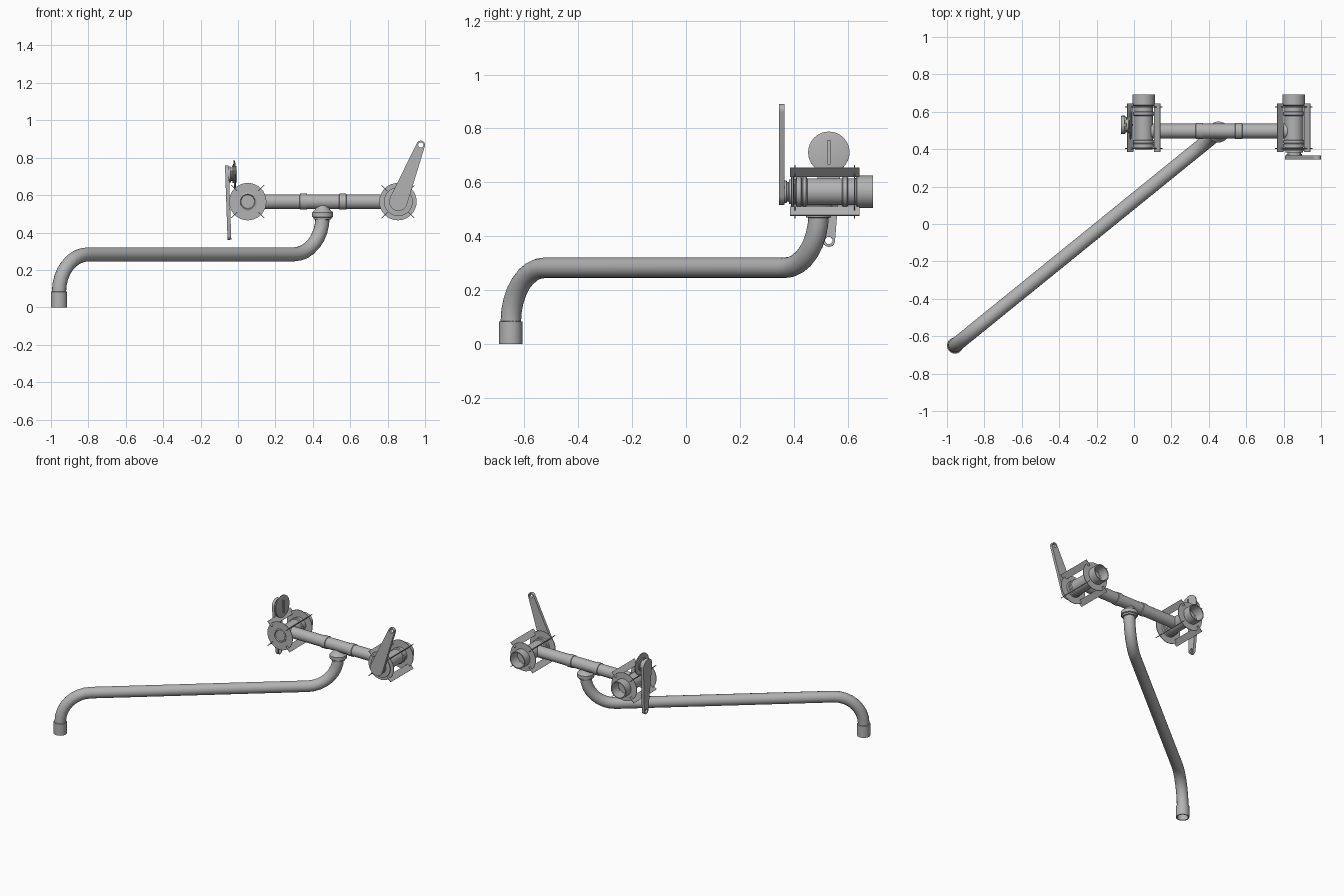
import bpy, bmesh, math
from mathutils import Matrix, Vector

if "Cube" in bpy.data.objects:
    bpy.data.objects.remove(bpy.data.objects["Cube"])

metal = bpy.data.materials.new("brushed_grey_metal")
metal.diffuse_color = (0.45, 0.45, 0.45, 1)
metal.use_nodes = True
metal.node_tree.nodes["Principled BSDF"].inputs["Base Color"].default_value = metal.diffuse_color


def finish(name, bm, mat=Matrix()):
    me = bpy.data.meshes.new(name)
    bm.transform(mat)
    bmesh.ops.recalc_face_normals(bm, faces=bm.faces)
    bm.to_mesh(me)
    bm.free()
    me.materials.append(metal)
    ob = bpy.data.objects.new(name, me)
    bpy.context.collection.objects.link(ob)
    bpy.ops.object.select_all(action='DESELECT')
    ob.select_set(True)
    bpy.context.view_layer.objects.active = ob
    bpy.ops.object.shade_smooth_by_angle(angle=math.radians(32))
    return ob


def frame(origin, axis, up):
    """Local z runs along axis, local y along up."""
    z = Vector(axis).normalized()
    y = Vector(up).normalized()
    m = Matrix((y.cross(z), y, z)).transposed().to_4x4()
    m.translation = Vector(origin)
    return m


def lathe(name, profile, mat, n=32):
    """Spin (radius, height) points around local z."""
    bm = bmesh.new()
    vs = [bm.verts.new((r, 0, h)) for r, h in profile]
    es = [bm.edges.new(p) for p in zip(vs, vs[1:])]
    bmesh.ops.spin(bm, geom=vs + es, axis=(0, 0, 1), cent=(0, 0, 0),
                   angle=2 * math.pi, steps=n, use_duplicate=False)
    bmesh.ops.remove_doubles(bm, verts=bm.verts, dist=1e-5)
    return finish(name, bm, mat)


def box(name, size, mat):
    bm = bmesh.new()
    bmesh.ops.create_cube(bm, size=1)
    bmesh.ops.scale(bm, vec=size, verts=bm.verts)
    return finish(name, bm, mat)


def curve_mesh(name, splines, mat=Matrix(), cyclic=False, **settings):
    cu = bpy.data.curves.new(name, 'CURVE')
    for k, v in settings.items():
        setattr(cu, k, v)
    for pts in splines:
        s = cu.splines.new('POLY')
        s.points.add(len(pts) - 1)
        for p, c in zip(s.points, pts):
            p.co = (*c, 1)
        s.use_cyclic_u = cyclic
    tmp = bpy.data.objects.new(name + "_path", cu)
    bpy.context.collection.objects.link(tmp)
    dg = bpy.context.evaluated_depsgraph_get()
    me = bpy.data.meshes.new_from_object(tmp.evaluated_get(dg))
    bm = bmesh.new()
    bm.from_mesh(me)
    bmesh.ops.remove_doubles(bm, verts=bm.verts, dist=1e-5)
    bpy.data.objects.remove(tmp)
    bpy.data.meshes.remove(me)
    return finish(name, bm, mat)


# Swivel spout: two quarter bends joined by a long straight run
tip, joint = Vector((-0.957, -0.65, 0)), Vector((0.452, 0.492, 0))
run = (joint - tip).normalized()
R, ZC = 0.2, 0.283
up = Vector((0, 0, 1))
path = [tip + up * 0.03]
for i in range(9):
    a = math.pi / 2 * i / 8
    path.append(tip + run * R * (1 - math.cos(a)) + up * (ZC - R + R * math.sin(a)))
for i in range(9):
    a = math.pi / 2 * i / 8
    path.append(joint - run * R * (1 - math.sin(a)) + up * (ZC + R - R * math.cos(a)))
curve_mesh("spout_pipe", [path], dimensions='3D', bevel_depth=0.038, bevel_resolution=6)

# Spout outlet sleeve, open below
lathe("spout_outlet", [(0.036, 0.07), (0.036, 0), (0.043, 0), (0.043, 0.083), (0.037, 0.085)],
      Matrix.Translation(tip))

# Collar nut and conical neck under the cross pipe
lathe("spout_collar", [(0.037, 0.468), (0.046, 0.47), (0.048, 0.48), (0.056, 0.483), (0.056, 0.507),
                       (0.05, 0.513), (0.042, 0.52), (0.028, 0.545), (0, 0.555)],
      Matrix.Translation(joint))

# Cross pipe with two raised sleeves
lathe("cross_pipe", [(0.039, 0.09), (0.039, 0.33), (0.043, 0.332), (0.043, 0.368), (0.039, 0.37),
                     (0.039, 0.54), (0.043, 0.542), (0.043, 0.578), (0.039, 0.58), (0.039, 0.82)],
      frame((0, 0.497, 0.565), (1, 0, 0), (0, 0, 1)))


def valve(side, x):
    z = 0.565
    mat = frame((x, 0, z), (0, 1, 0), (0, 0, 1))
    # Stepped body with hollow rear inlet
    lathe(side + "_valve_body",
          [(0, 0.405), (0.036, 0.405), (0.04, 0.398), (0.048, 0.4), (0.048, 0.408), (0.057, 0.41),
           (0.057, 0.427), (0.052, 0.43), (0.056, 0.434), (0.056, 0.446), (0.05, 0.45),
           (0.05, 0.578), (0.056, 0.582), (0.056, 0.598), (0.05, 0.602), (0.05, 0.63),
           (0.06, 0.635), (0.06, 0.693), (0.053, 0.693), (0.05, 0.62), (0, 0.62)], mat)
    # Thin round flanges
    for part, y in (("front", 0.404), ("rear", 0.626)):
        lathe(f"{side}_{part}_flange",
              [(0.05, y - 0.002), (0.1, y - 0.002), (0.1, y + 0.002), (0.05, y + 0.002)], mat)
    # Radial fins on the diagonals
    for i in range(4):
        a = math.radians(45 + 90 * i)
        d = Vector((math.cos(a), 0, math.sin(a)))
        box(f"{side}_fin_{i + 1}", (0.004, 0.045, 0.258),
            frame(Vector((x, 0.515, z)) + d * 0.102, (0, 1, 0), d))


def handle(side, origin, axis, direction):
    mat = frame(origin, axis, direction)
    L, rb, rt = 0.326, 0.049, 0.023
    b = math.asin((rb - rt) / L)
    # Tapered lever with a hanging hole in the tip
    outline = []
    for c, r, a0, a1 in ((L, rt, b, math.pi - b), (0, rb, math.pi - b, 2 * math.pi + b)):
        for i in range(15):
            a = a0 + (a1 - a0) * i / 14
            outline.append((r * math.cos(a), c + r * math.sin(a), 0))
    hole = [(0.014 * math.cos(t * math.pi / 8), L + 0.014 * math.sin(t * math.pi / 8), 0)
            for t in range(16)]
    curve_mesh(side + "_lever", [outline, hole], mat, True,
               dimensions='2D', fill_mode='BOTH', extrude=0.010)
    # Hub and backing disc
    lathe(side + "_handle_hub",
          [(0, 0.008), (0.042, 0.008), (0.042, 0.018), (0.036, 0.02), (0.036, 0.026), (0.046, 0.028),
           (0.046, 0.034), (0.077, 0.036), (0.077, 0.042), (0.06, 0.046), (0, 0.046)], mat)
    # Slim key across the disc
    box(side + "_handle_key", (0.011, 0.09, 0.008), mat @ Matrix.Translation((0, 0, 0.048)))


valve("left", 0.052)
valve("right", 0.855)
handle("right", (0.857, 0.355, 0.565), (0, 1, 0), (0.12, 0, 0.303))
handle("left", (-0.058, 0.53, 0.71), (1, 0, 0.035), (0.035, 0, -1))
